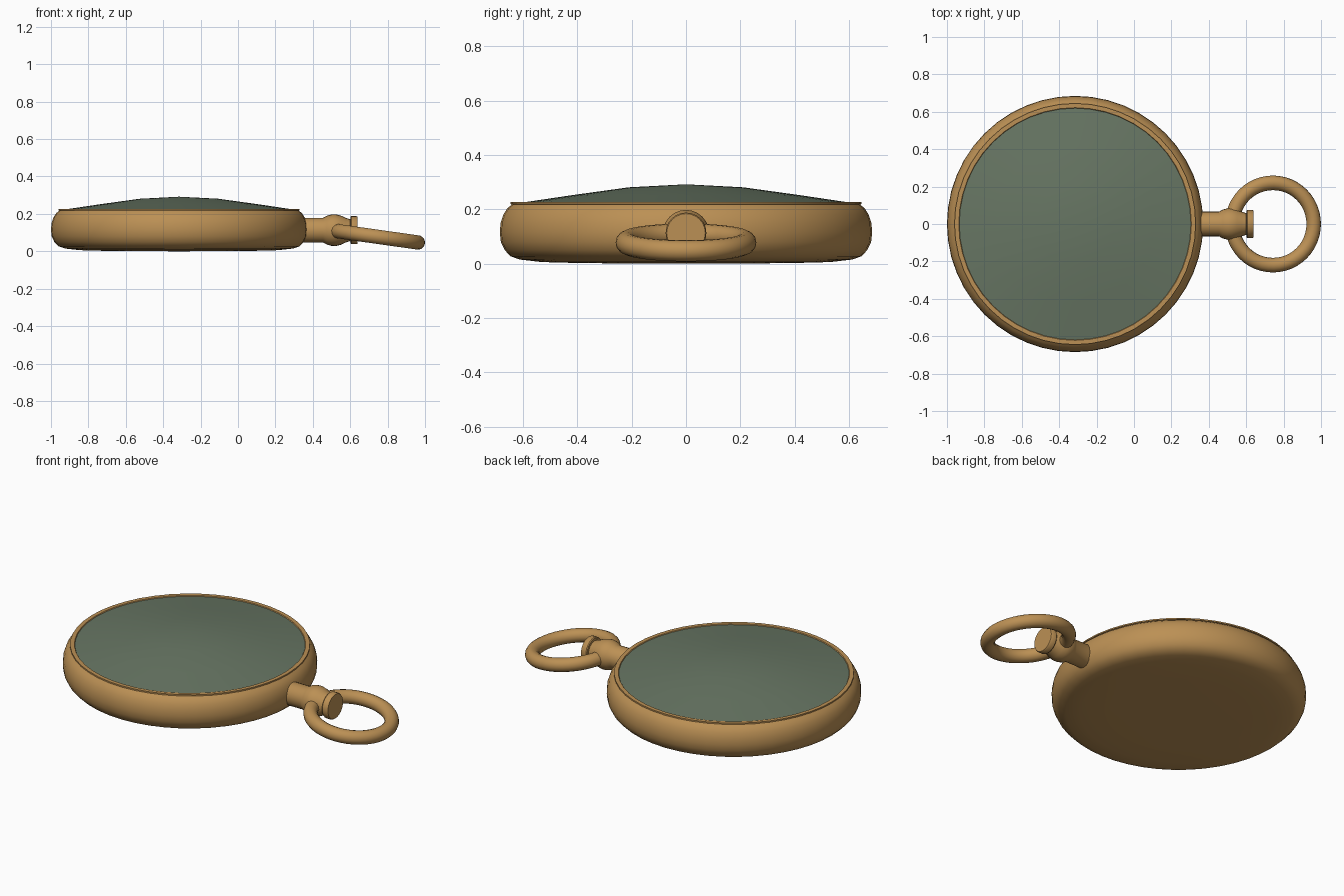
import bpy, bmesh, math
from mathutils import Matrix, Vector

if "Cube" in bpy.data.objects:
    bpy.data.objects.remove(bpy.data.objects["Cube"])


def material(name, rgb):
    m = bpy.data.materials.new(name)
    m.diffuse_color = (*rgb, 1)
    m.use_nodes = True
    m.node_tree.nodes["Principled BSDF"].inputs["Base Color"].default_value = m.diffuse_color
    return m


brass = material("aged brass", (0.50, 0.28, 0.09))
green = material("green glass", (0.135, 0.18, 0.125))


def lathe(name, profile, mat, segments, location, rotation=(0, 0, 0), angle=35):
    """Spin an (r, z) profile around its own z axis."""
    bm = bmesh.new()
    vs = [bm.verts.new((r, 0, z)) for r, z in profile]
    es = [bm.edges.new(p) for p in zip(vs, vs[1:])]
    bmesh.ops.spin(bm, geom=vs + es, cent=(0, 0, 0), axis=(0, 0, 1),
                   angle=math.tau, steps=segments)
    bmesh.ops.remove_doubles(bm, verts=bm.verts, dist=1e-5)
    bmesh.ops.recalc_face_normals(bm, faces=bm.faces)
    # open shells: make sure the normals point outward / upward
    if max(bm.faces, key=lambda f: f.calc_center_median().z).normal.z < 0:
        bmesh.ops.reverse_faces(bm, faces=bm.faces)
    me = bpy.data.meshes.new(name)
    bm.to_mesh(me)
    bm.free()
    ob = bpy.data.objects.new(name, me)
    bpy.context.collection.objects.link(ob)
    ob.location, ob.rotation_euler = location, rotation
    finish(ob, mat, angle)
    return ob


def finish(ob, mat, angle):
    ob.data.materials.append(mat)
    bpy.ops.object.select_all(action='DESELECT')
    ob.select_set(True)
    bpy.context.view_layer.objects.active = ob
    bpy.ops.object.shade_smooth_by_angle(angle=math.radians(angle))


CX = -0.315

# Rounded case with a thin raised bezel lip
lathe("case", [(0, 0), (0.38, 0.002), (0.53, 0.006), (0.61, 0.015), (0.645, 0.027),
               (0.667, 0.05), (0.681, 0.08), (0.685, 0.115), (0.682, 0.15),
               (0.672, 0.18), (0.658, 0.203), (0.64, 0.218), (0.645, 0.219),
               (0.645, 0.227), (0.622, 0.227), (0.615, 0.215), (0, 0.215)],
      brass, 48, (CX, 0, 0))

# Shallow domed crystal
lathe("crystal", [(0.622, 0.222), (0.42, 0.252), (0.21, 0.281), (0, 0.292)],
      green, 48, (CX, 0, 0))

# Stem, bulb and crown cap, turned along x
lathe("stem", [(0, 0), (0.066, 0), (0.066, 0.155), (0.077, 0.175), (0.084, 0.20),
               (0.085, 0.222), (0.078, 0.25), (0.066, 0.275), (0.058, 0.30),
               (0.071, 0.301), (0.075, 0.306), (0.075, 0.334), (0.071, 0.34), (0, 0.34)],
      brass, 24, (0.30, 0, 0.113), (0, math.pi / 2, 0))

# Tilted bow ring through the bulb
bpy.ops.mesh.primitive_torus_add(major_radius=0.22, minor_radius=0.039,
                                 major_segments=48, minor_segments=14,
                                 location=(0.743, 0, 0.078),
                                 rotation=(0, math.radians(8), 0))
ring = bpy.context.object
ring.name = "bow_ring"
finish(ring, brass, 40)
